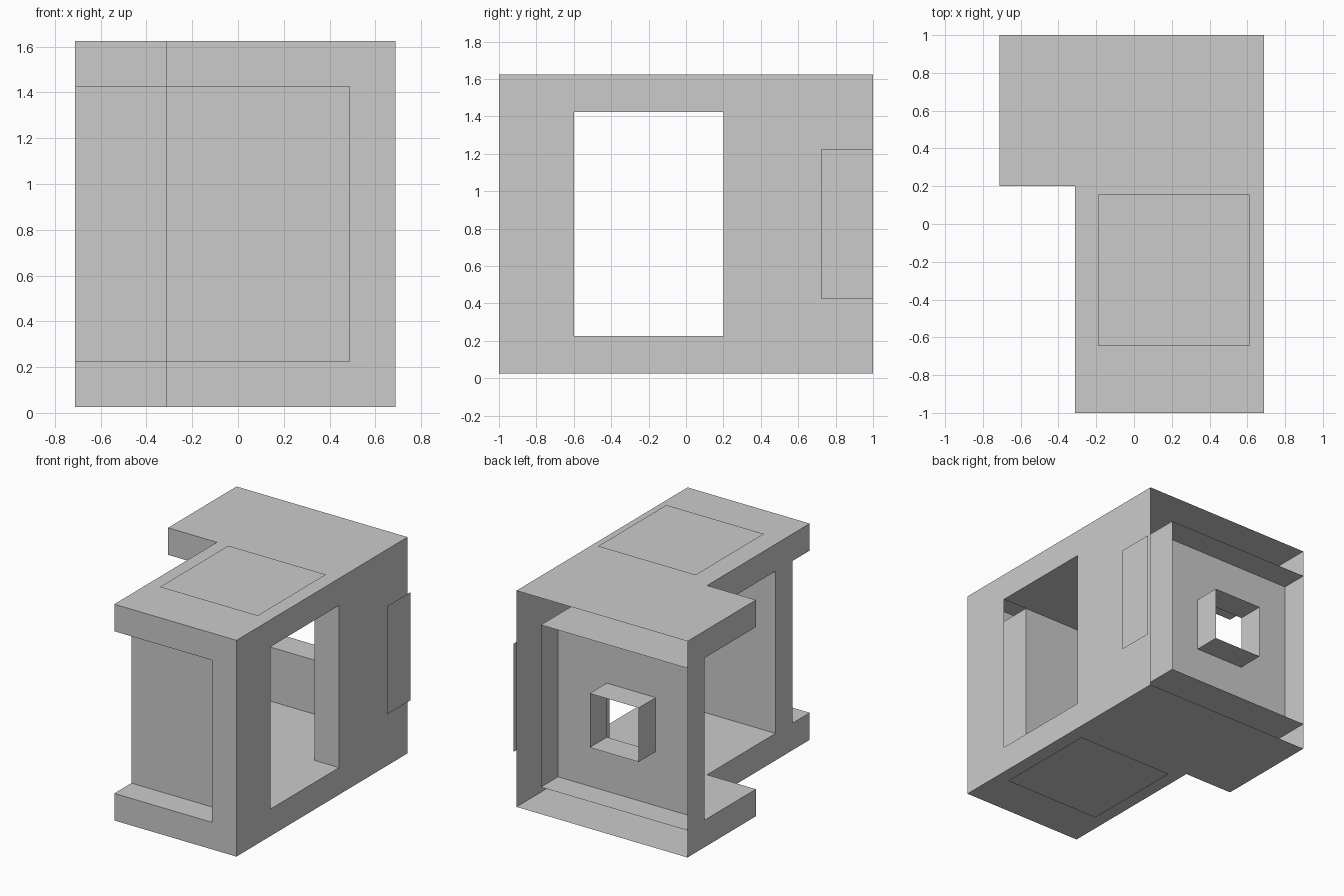
import bpy, bmesh

if "Cube" in bpy.data.objects:
    bpy.data.objects.remove(bpy.data.objects["Cube"])

# Key planes: outer / inner shell, shared by all parts
XL, XM, XI, XR = -0.7125, -0.3125, 0.4875, 0.6875
YF, YF2, YF3, YS, YB2, YB = -1.0, -0.8, -0.6, 0.2, 0.8, 1.0
Z0, Z1, Z2, Z3 = 0.025, 0.225, 1.425, 1.625


def sheet(axis, pos, u, v, sign=1):
    """Flat rectangle across an axis; u, v are the ranges on the other axes in xyz order."""
    pts = [(u[0], v[0]), (u[1], v[0]), (u[1], v[1]), (u[0], v[1])]
    if (sign < 0) != (axis == 1):
        pts.reverse()
    return [p[:axis] + (pos,) + p[axis:] for p in pts]


def frame(axis, pos, u, v, hu, hv, sign=1):
    """Rectangle with a rectangular hole, made of up to four sheets."""
    parts = [((u[0], hu[0]), v), ((hu[1], u[1]), v),
             (hu, (v[0], hv[0])), (hu, (hv[1], v[1]))]
    return [sheet(axis, pos, a, b, sign) for a, b in parts
            if a[1] > a[0] and b[1] > b[0]]


def build(name, quads):
    bm = bmesh.new()
    for q in quads:
        bm.faces.new([bm.verts.new(p) for p in q])
    bmesh.ops.remove_doubles(bm, verts=bm.verts, dist=1e-4)
    mesh = bpy.data.meshes.new(name)
    bm.to_mesh(mesh)
    bm.free()
    obj = bpy.data.objects.new(name, mesh)
    bpy.context.collection.objects.link(obj)
    return obj


# Floor and roof slabs: L-shaped outer skin, edges, and inner skin with doorway sill
for name, outer, inner, s in (("floor_slab", Z0, Z1, -1), ("roof_slab", Z3, Z2, 1)):
    zr = (min(outer, inner), max(outer, inner))
    build(name, [
        sheet(2, outer, (XM, XR), (YF, YS), s),
        sheet(2, outer, (XL, XR), (YS, YB), s),
        sheet(2, inner, (XM, XI), (YF, YF2), -s),
        sheet(2, inner, (XM, XR), (YF3, YS), -s),
        sheet(2, inner, (XL, XI), (YS, YB), -s),
        sheet(1, YF, (XM, XI), zr, -1),
        sheet(1, YS, (XL, XM), zr, -1),
        sheet(0, XM, (YF, YS), zr, -1),
        sheet(0, XL, (YS, YB), zr, -1),
    ])

# Right wall: outer skin with doorway, inner skin, back jamb, front post
build("right_wall",
      frame(0, XR, (YF, YB), (Z0, Z3), (YF3, YS), (Z1, Z2)) + [
          sheet(0, XI, (YS, YB), (Z1, Z2), -1),
          sheet(0, XI, (YF, YF3), (Z1, Z2), -1),
          sheet(1, YS, (XI, XR), (Z1, Z2), -1),
          sheet(1, YF, (XI, XR), (Z0, Z3), -1),
      ])

# Recessed front wall
build("front_wall", [
    sheet(1, YF2, (XM, XI), (Z1, Z2), -1),
    sheet(1, YF3, (XM, XI), (Z1, Z2), 1),
    sheet(0, XM, (YF2, YF3), (Z1, Z2), -1),
])

# Back wall with window hole, plus its outer left end strip
WX, WZ = (-0.3125, 0.0875), (0.625, 1.025)
build("back_wall",
      frame(1, YB2, (XL, XI), (Z1, Z2), WX, WZ, -1)
      + [sheet(0, XL, (YB2, YB), (Z1, Z2), -1)])

# Window reveal, open at both ends
build("window_reveal", [
    sheet(0, WX[0], (YB2, YB), WZ, 1), sheet(0, WX[1], (YB2, YB), WZ, -1),
    sheet(2, WZ[0], WX, (YB2, YB), 1), sheet(2, WZ[1], WX, (YB2, YB), -1),
])

# Thin panels floating just off the roof, underside and right wall
PX, PY = (-0.1875, 0.6125), (-0.645, 0.155)
build("top_panel", [sheet(2, Z3 + 0.025, PX, PY, 1)])
build("bottom_panel", [sheet(2, 0.0, PX, PY, -1)])
build("side_panel", [sheet(0, XR + 0.025, (0.725, YB), (0.425, 1.225), 1)])
